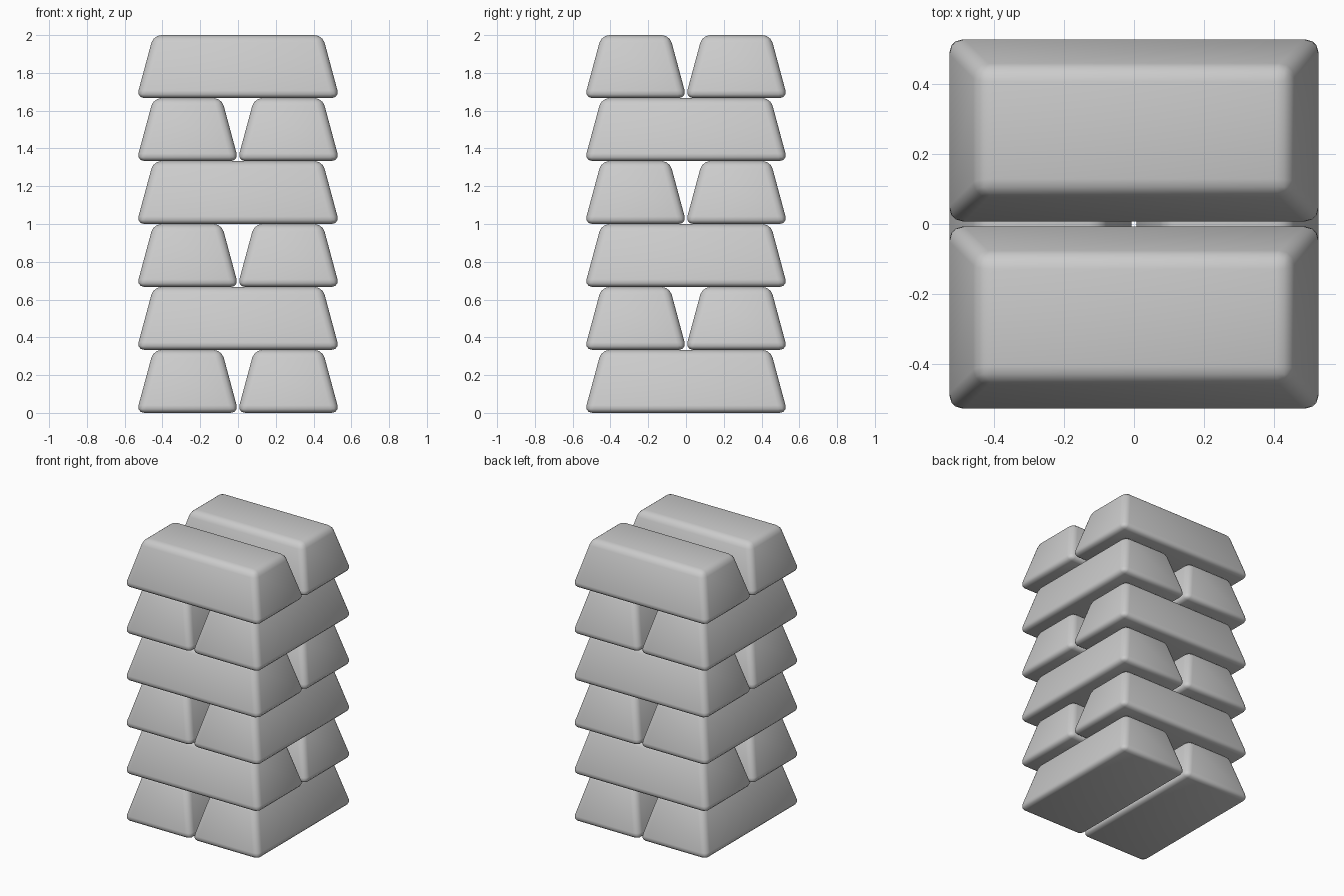
import bpy, bmesh, math
from mathutils import Matrix

if "Cube" in bpy.data.objects:
    bpy.data.objects.remove(bpy.data.objects["Cube"])

LAYERS = 6
H = 2 / LAYERS          # layer height
L, W = 1.075, 0.541     # base length and width before rounding
INSET = 0.09            # how far each side leans in at the top


def ingot(name, offset, z, turn):
    # tapered block
    bm = bmesh.new()
    bmesh.ops.create_cube(bm, size=1)
    for v in bm.verts:
        inset = INSET if v.co.z > 0 else 0
        v.co.x *= L - 2 * inset
        v.co.y *= W - 2 * inset
        v.co.z = (v.co.z + 0.5) * H
    # rounded edges
    bmesh.ops.bevel(bm, geom=bm.edges[:], offset=0.042, offset_type='OFFSET',
                    segments=3, profile=0.5, affect='EDGES', clamp_overlap=True)
    # place in the stack, turning alternate layers
    bm.transform(Matrix.Rotation(turn, 4, 'Z') @ Matrix.Translation((0, offset, z)))
    mesh = bpy.data.meshes.new(name)
    bm.to_mesh(mesh)
    bm.free()
    for p in mesh.polygons:
        p.use_smooth = True
    obj = bpy.data.objects.new(name, mesh)
    bpy.context.collection.objects.link(obj)


# crosswise layers of two ingots each
for i in range(LAYERS):
    turn = math.pi / 2 if i % 2 == 0 else 0
    for side, s in (("a", -1), ("b", 1)):
        ingot(f"ingot_{i + 1}_{side}", s * 0.267, i * H, turn)
